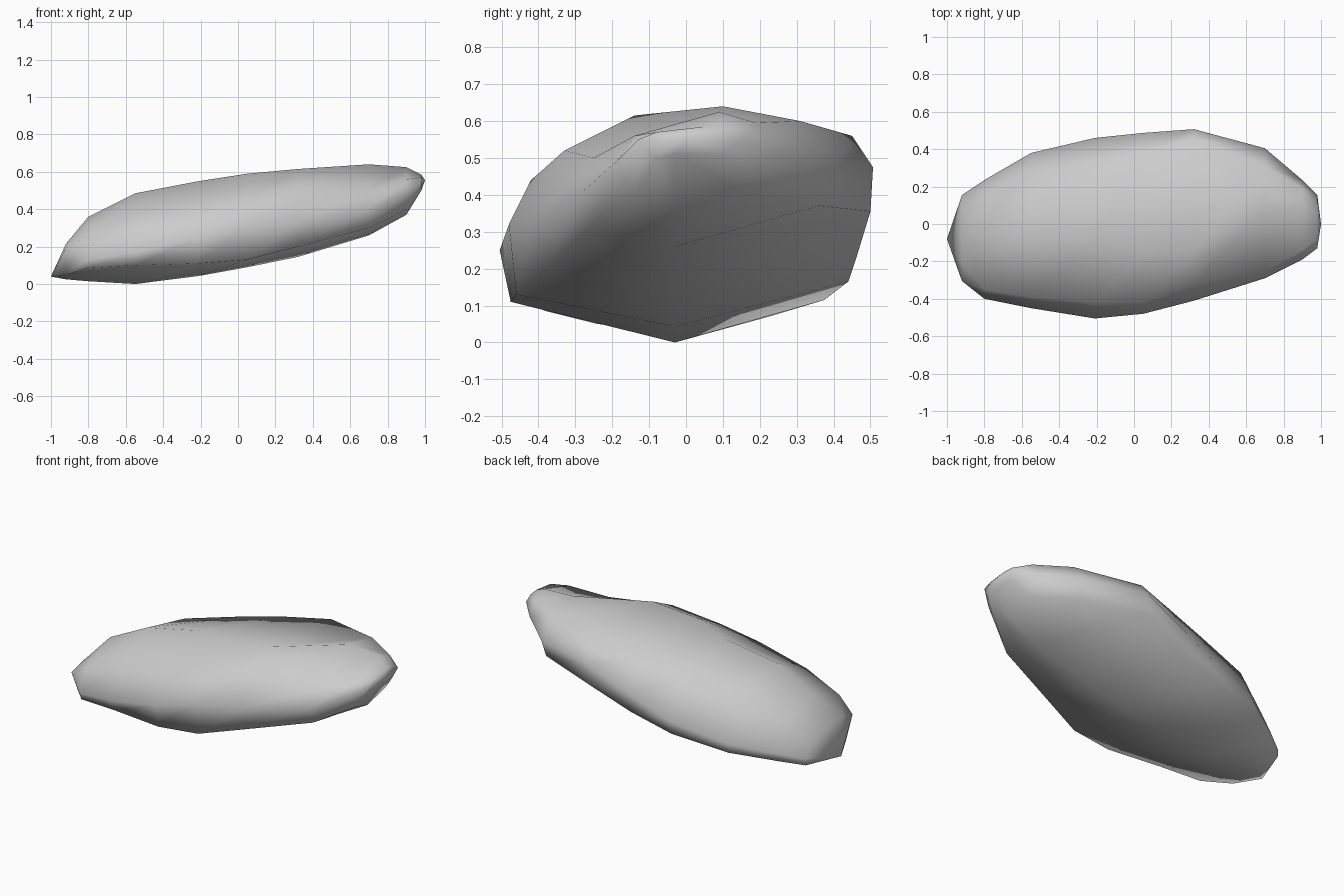
import bpy, bmesh

# Cross-sections along x: bottom height, then front low/mid/up, top, back up/mid/low as (y, z)
sections = {
    -0.92: (.025, (-.24, .05), (-.305, .19), (-.21, .215), (-.08, .21), (.08, .17), (.155, .09), (.15, .05)),
    -0.80: (.015, (-.38, .085), (-.40, .13), (-.35, .26), (-.10, .36), (.15, .29), (.235, .12), (.225, .07)),
    -0.55: (.0, (-.42, .10), (-.45, .17), (-.39, .34), (-.10, .485), (.27, .40), (.38, .17), (.375, .115)),
    -0.21: (.043, (-.475, .11), (-.505, .25), (-.42, .40), (-.08, .55), (.33, .48), (.46, .25), (.44, .165)),
    0.05: (.09, (-.46, .13), (-.48, .32), (-.42, .44), (-.15, .59), (.38, .53), (.487, .36), (.465, .24)),
    0.32: (.145, (-.38, .20), (-.41, .34), (-.33, .52), (-.14, .615), (.45, .56), (.507, .475), (.50, .355)),
    0.70: (.26, (-.27, .30), (-.29, .40), (-.25, .50), (.10, .64), (.31, .60), (.405, .48), (.36, .37)),
    0.90: (.37, (-.14, .40), (-.19, .49), (-.14, .56), (.09, .625), (.19, .595), (.235, .51), (.15, .41)),
    0.98: (.51, (-.08, .50), (-.13, .55), (-.08, .57), (.05, .585), (.11, .58), (.155, .55), (.10, .51)),
}

# Loft the rings and close both ends with a tip
bm = bmesh.new()
rings = [[bm.verts.new((x, y, z)) for y, z in ((-.03, s[0]), *s[1:])] for x, s in sections.items()]
n = len(rings[0])
for a, b in zip(rings, rings[1:]):
    for i in range(n):
        j = (i + 1) % n
        bm.faces.new((a[i], a[j], b[j], b[i]))
for ring, tip in ((rings[0], (-1, -.08, .04)), (rings[-1], (1, .0, .555))):
    v = bm.verts.new(tip)
    for i in range(n):
        bm.faces.new((ring[i], ring[(i + 1) % n], v))
bmesh.ops.recalc_face_normals(bm, faces=bm.faces)

# Smooth-shaded slab of rock
mesh = bpy.data.meshes.new("rock")
bm.to_mesh(mesh)
bm.free()
rock = bpy.data.objects.new("rock", mesh)
bpy.context.collection.objects.link(rock)
for p in mesh.polygons:
    p.use_smooth = True
